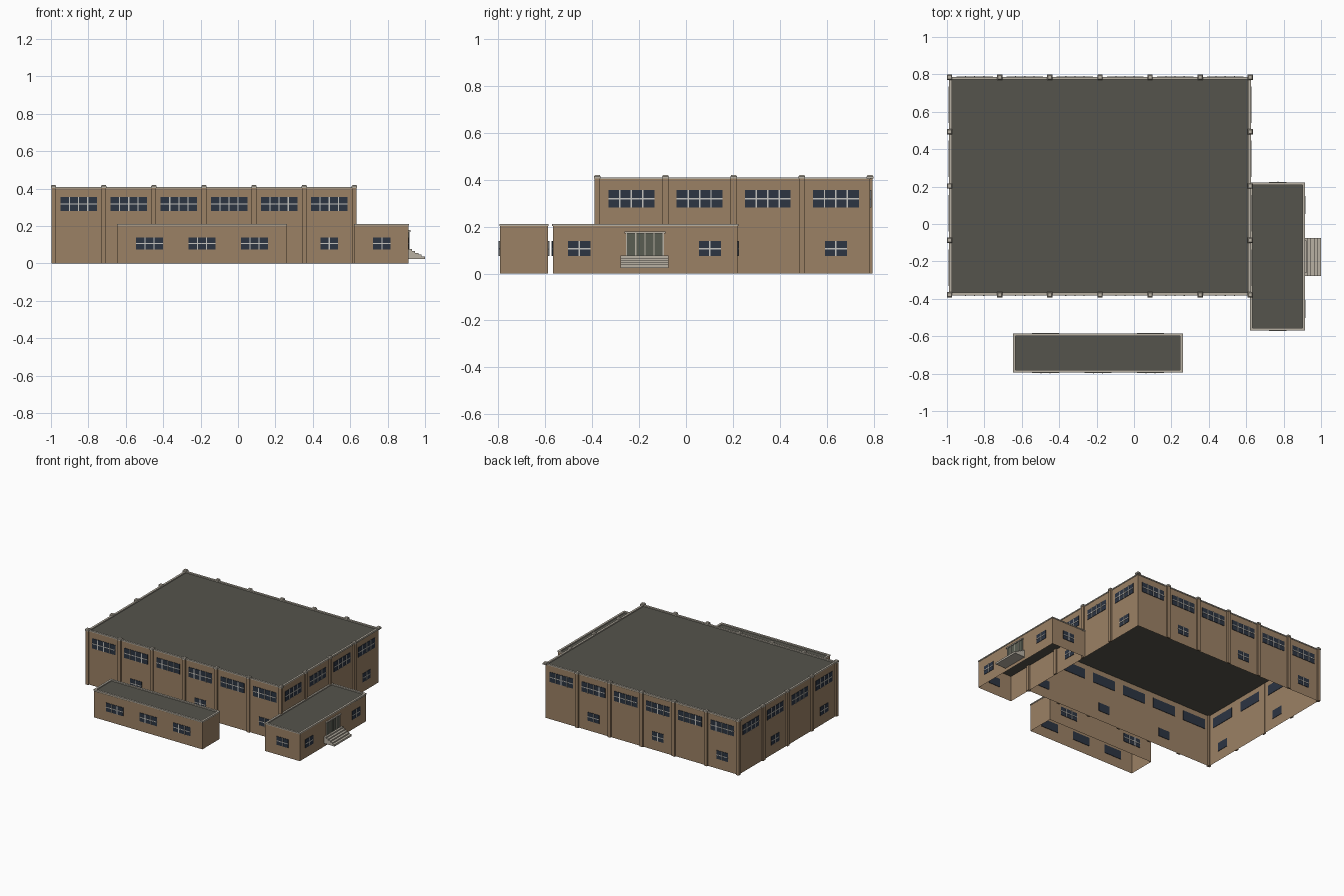
import bpy, bmesh
from mathutils import Vector

cube = bpy.data.objects.get("Cube")
if cube:
    bpy.data.objects.remove(cube, do_unlink=True)


def material(name, r, g, b):
    m = bpy.data.materials.new(name)
    m.use_nodes = True
    m.diffuse_color = (r, g, b, 1)
    m.node_tree.nodes["Principled BSDF"].inputs["Base Color"].default_value = (r, g, b, 1)
    return m


BRICK = material("tan_brick", 0.33, 0.22, 0.13)
ROOF = material("dark_roof", 0.09, 0.088, 0.072)
STONE = material("pale_stone", 0.48, 0.44, 0.37)
GLASS = material("navy_glass", 0.025, 0.035, 0.055)
BARS = material("white_bars", 0.56, 0.55, 0.52)
DOOR = material("door_glass", 0.10, 0.11, 0.085)


class Part:
    """A named mesh of one colour, filled with boxes."""

    def __init__(self, name, mat):
        self.name, self.mat, self.bm = name, mat, bmesh.new()

    def box(self, lo, hi, taper=1.0):
        lo, hi = Vector(lo), Vector(hi)
        mid = (lo + hi) / 2
        for v in bmesh.ops.create_cube(self.bm, size=1)["verts"]:
            k = taper if v.co.z > 0 else 1
            v.co = mid + Vector((v.co.x * k, v.co.y * k, v.co.z)) * (hi - lo)

    def on_wall(self, wall, u, z, w, h, near, far):
        """Box on a wall: u runs along it, near..far is depth outward."""
        axis, pos, sign = wall
        a, b = sorted((pos + sign * near, pos + sign * far))
        lo, hi = [0, 0, z - h / 2], [0, 0, z + h / 2]
        lo[axis], hi[axis] = a, b
        lo[1 - axis], hi[1 - axis] = u - w / 2, u + w / 2
        self.box(lo, hi)

    def finish(self):
        mesh = bpy.data.meshes.new(self.name)
        self.bm.to_mesh(mesh)
        self.bm.free()
        mesh.materials.append(self.mat)
        bpy.context.collection.objects.link(bpy.data.objects.new(self.name, mesh))


def building(name, x0, x1, y0, y1, top, trim):
    """Hollow walls, flat roof and stone coping; returns the four walls."""
    walls = Part(name + "_walls", BRICK)
    walls.box((x0, y0, 0), (x1, y1, top))
    flat = [f for f in walls.bm.faces if abs(f.normal.z) > 0.5]
    walls.bm.normal_update()
    flat = [f for f in walls.bm.faces if abs(f.normal.z) > 0.5]
    bmesh.ops.delete(walls.bm, geom=flat, context="FACES_ONLY")
    walls.finish()

    roof = Part(name + "_roof", ROOF)
    roof.box((x0, y0, top - 0.012), (x1, y1, top - 0.006))
    roof.finish()

    coping = Part(name + "_coping", STONE)
    a, b, e = top - 0.004, top + 0.004, 0.003
    for x in (x0, x1):
        s = 1 if x == x0 else -1
        lo, hi = sorted((x - s * e, x + s * trim))
        coping.box((lo, y0 - e, a), (hi, y1 + e, b))
    for y in (y0, y1):
        s = 1 if y == y0 else -1
        lo, hi = sorted((y - s * e, y + s * trim))
        coping.box((x0 + trim, lo, a), (x1 - trim, hi, b))
    coping.finish()
    return {"left": (0, x1, 1), "right": (0, x0, -1),
            "front": (1, y0, -1), "back": (1, y1, 1)}


def window(glass, bars, wall, u, z, w, h, cols):
    """Pane through the wall with crossing glazing bars outside."""
    glass.on_wall(wall, u, z, w, h, -0.003, 0.003)
    for i in range(1, cols):
        bars.on_wall(wall, u - w / 2 + w * i / cols, z, 0.006, h, 0.002, 0.006)
    bars.on_wall(wall, u, z, w, 0.006, 0.002, 0.0055)


# Main hall
X0, X1, Y0, Y1 = -0.986, 0.622, -0.378, 0.784
hall = building("hall", X0, X1, Y0, Y1, 0.406, 0.012)
xs = [X0 + (X1 - X0) * i / 6 for i in range(7)]
ys = [Y0 + (Y1 - Y0) * i / 4 for i in range(5)]
pilasters = Part("hall_pilasters", BRICK)
caps = Part("hall_pilaster_caps", STONE)
glass = Part("hall_window_panes", GLASS)
bars = Part("hall_window_bars", BARS)

# Tall and small windows, the small ones in every other bay
for side, grid, odd in (("front", xs, 1), ("back", xs, 0),
                        ("left", ys, 1), ("right", ys, 0)):
    for i, (a, b) in enumerate(zip(grid, grid[1:])):
        mid = (a + b) / 2
        window(glass, bars, hall[side], mid, 0.318, 0.195, 0.074, 4)
        if i % 2 == odd:
            window(glass, bars, hall[side], mid, 0.106, 0.095, 0.064, 2)
    for u in grid[1:-1]:
        pilasters.on_wall(hall[side], u, 0.203, 0.025, 0.406, -0.001, 0.011)

# Corner pilasters and stone caps
posts = {(x, y) for x in xs for y in (Y0, Y1)} | {(x, y) for y in ys for x in (X0, X1)}
for x, y in sorted(posts):
    if x in (X0, X1) and y in (Y0, Y1):
        pilasters.box((x - 0.011, y - 0.011, 0), (x + 0.011, y + 0.011, 0.406))
    r = 0.014
    caps.box((x - r, y - r, 0.404), (x + r, y + r, 0.414))
    caps.box((x - r, y - r, 0.414), (x + r, y + r, 0.42), 0.7)
for part in (pilasters, caps, glass, bars):
    part.finish()

# Entrance wing
wing = building("wing", 0.622, 0.912, -0.567, 0.22, 0.207, 0.012)
glass = Part("wing_window_panes", GLASS)
bars = Part("wing_window_bars", BARS)
for side, u in (("left", -0.455), ("left", 0.102), ("front", 0.769), ("back", 0.769)):
    window(glass, bars, wing[side], u, 0.106, 0.095, 0.064, 2)
glass.finish()
bars.finish()

# Entrance doors with posts and lintel
doors = Part("entrance_doors", DOOR)
doors.on_wall(wing["left"], -0.175, 0.121, 0.16, 0.098, -0.003, 0.003)
doors.finish()
frame = Part("entrance_frame", STONE)
for i in range(5):
    frame.on_wall(wing["left"], -0.253 + 0.039 * i, 0.121, 0.005, 0.098, 0.002, 0.006)
frame.on_wall(wing["left"], -0.175, 0.174, 0.176, 0.009, -0.002, 0.01)
frame.finish()

# Entrance steps
steps = Part("entrance_steps", STONE)
for i in range(5):
    steps.box((0.912 + 0.0175 * i, -0.279, 0.024),
              (0.912 + 0.0175 * (i + 1), -0.075, 0.076 - 0.0095 * i))
steps.finish()

# Detached front annex
annex = building("annex", -0.645, 0.258, -0.792, -0.588, 0.207, 0.012)
glass = Part("annex_window_panes", GLASS)
bars = Part("annex_window_bars", BARS)
for u in (-0.473, -0.192, 0.088):
    window(glass, bars, annex["front"], u, 0.106, 0.144, 0.064, 3)
for u in (-0.473, 0.088):
    window(glass, bars, annex["back"], u, 0.106, 0.144, 0.064, 3)
glass.finish()
bars.finish()
